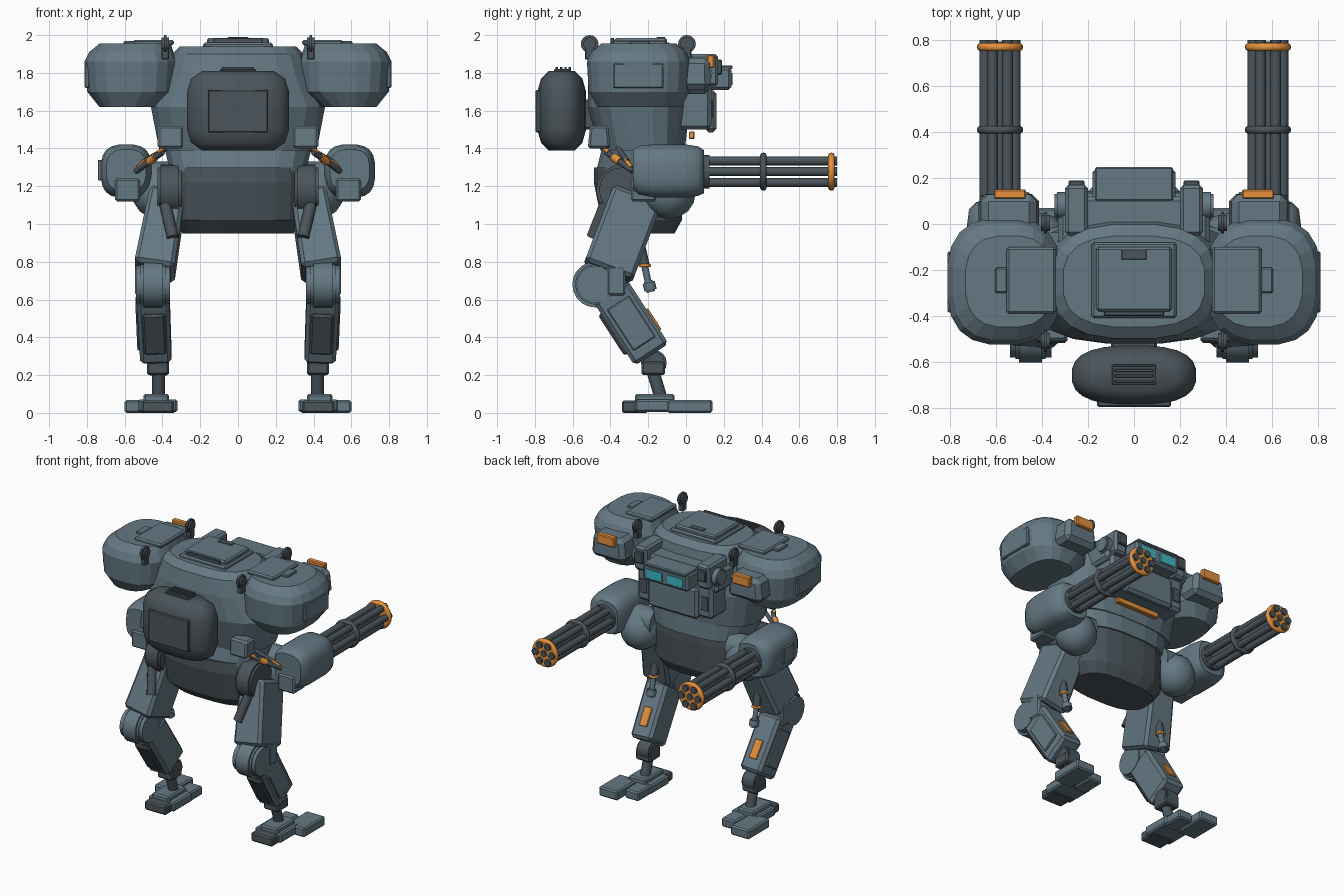
import bpy, bmesh, math
from mathutils import Vector, Matrix

if "Cube" in bpy.data.objects:
    bpy.data.objects.remove(bpy.data.objects["Cube"], do_unlink=True)


def material(name, rgb):
    m = bpy.data.materials.new(name)
    m.use_nodes = True
    m.diffuse_color = (*rgb, 1)
    m.node_tree.nodes["Principled BSDF"].inputs["Base Color"].default_value = (*rgb, 1)
    return m


ARMOUR = material("blue grey armour", (0.13, 0.19, 0.23))
DARK = material("dark grey metal", (0.07, 0.09, 0.105))
ORANGE = material("orange accent", (0.78, 0.28, 0.045))
TEAL = material("teal glass", (0.045, 0.5, 0.58))


def finish(name, bm, mat, matrix=None, smooth=False):
    if matrix:
        bm.transform(matrix)
    bmesh.ops.recalc_face_normals(bm, faces=bm.faces[:])
    mesh = bpy.data.meshes.new(name)
    bm.to_mesh(mesh)
    bm.free()
    mesh.materials.append(mat)
    if smooth:
        mesh.shade_smooth()
        mesh.set_sharp_from_angle(angle=math.radians(48))
    ob = bpy.data.objects.new(name, mesh)
    bpy.context.collection.objects.link(ob)


def axis_matrix(p, q):
    """Frame at the middle of p-q: z along the segment, x kept near world x."""
    p, q = Vector(p), Vector(q)
    z = (q - p).normalized()
    guide = Vector((1, 0, 0)) if abs(z.x) < 0.9 else Vector((0, 1, 0))
    x = (guide - z * guide.dot(z)).normalized()
    y = z.cross(x)
    m = Matrix((x, y, z)).transposed().to_4x4()
    m.translation = (p + q) / 2
    return m


def block(name, size, mat, matrix, bevel=0.01, top=(1, 1)):
    bm = bmesh.new()
    bmesh.ops.create_cube(bm, size=1)
    for v in bm.verts:
        if v.co.z > 0:
            v.co.x *= top[0]
            v.co.y *= top[1]
        v.co = Vector(a * b for a, b in zip(v.co, size))
    bmesh.ops.bevel(bm, geom=bm.edges[:], offset=bevel, segments=1, affect='EDGES')
    finish(name, bm, mat, matrix)


def box(name, xs, ys, zs, mat, bevel=0.01, top=(1, 1)):
    """Box given by its low and high limit on each axis."""
    lims = (xs, ys, zs)
    mid = Vector(sum(l) / 2 for l in lims)
    block(name, [abs(l[1] - l[0]) for l in lims], mat, Matrix.Translation(mid), bevel, top)


def beam(name, p, q, width, depth, mat, top=(1, 1)):
    length = (Vector(q) - Vector(p)).length
    block(name, (width, depth, length), mat, axis_matrix(p, q), 0.02, top)


def rod(name, p, q, r, mat, n=12, bevel=0):
    bm = bmesh.new()
    bmesh.ops.create_cone(bm, cap_ends=True, segments=n, radius1=r, radius2=r,
                          depth=(Vector(q) - Vector(p)).length)
    if bevel:
        rim = [e for e in bm.edges if abs(e.verts[0].co.z - e.verts[1].co.z) < 1e-5]
        bmesh.ops.bevel(bm, geom=rim, offset=bevel, segments=2, affect='EDGES')
    finish(name, bm, mat, axis_matrix(p, q), True)


def ball(name, c, r, mat):
    bm = bmesh.new()
    bmesh.ops.create_uvsphere(bm, u_segments=12, v_segments=8, radius=r)
    finish(name, bm, mat, Matrix.Translation(c), True)


def loft(name, rings, mat, axis="z", power=2.8, n=20, smooth=False):
    """Skin superellipse rings (t, centre a, centre b, radius a, radius b)."""
    bm = bmesh.new()
    loops = []
    for t, ca, cb, ra, rb in rings:
        loop = []
        for i in range(n):
            w = math.tau * (i + 0.5) / n
            c, s = math.cos(w), math.sin(w)
            a = ca + ra * math.copysign(abs(c) ** (2 / power), c)
            b = cb + rb * math.copysign(abs(s) ** (2 / power), s)
            loop.append(bm.verts.new((a, b, t) if axis == "z" else (a, t, b)))
        loops.append(loop)
    for lo, hi in zip(loops, loops[1:]):
        for i in range(n):
            j = (i + 1) % n
            bm.faces.new((lo[i], lo[j], hi[j], hi[i]))
    bm.faces.new(loops[0])
    bm.faces.new(loops[-1])
    finish(name, bm, mat, None, smooth)


def ring(name, c, major, minor, mat, turn=0):
    bpy.ops.mesh.primitive_torus_add(major_radius=major, minor_radius=minor, major_segments=24,
                                     minor_segments=10, location=c, rotation=(turn, 0, 0))
    ob = bpy.context.object
    ob.name = name
    ob.data.materials.append(mat)
    ob.data.shade_smooth()


# Torso, waist and pelvis
loft("torso", [(1.39, 0, -.23, .42, .225), (1.62, 0, -.25, .465, .272),
               (1.79, 0, -.25, .388, .272), (1.9, 0, -.25, .35, .25),
               (1.94, 0, -.25, .31, .2)], ARMOUR)
loft("waist", [(1.27, 0, -.24, .36, .24), (1.39, 0, -.23, .39, .22)], ARMOUR)
loft("pelvis", [(.95, 0, -.22, .295, .16), (1.02, 0, -.235, .35, .215),
                (1.22, 0, -.25, .36, .24), (1.3, 0, -.25, .345, .238)], DARK)
box("top_hatch_frame", (-.185, .185), (-.41, -.08), (1.92, 1.96), ARMOUR)
box("top_hatch", (-.165, .165), (-.38, -.1), (1.95, 1.985), ARMOUR)
box("hatch_vent", (-.055, .055), (-.155, -.11), (1.98, 1.99), DARK, .003)
box("hatch_hinge", (-.13, .13), (-.4, -.38), (1.95, 1.985), DARK, .004)

# Backpack
loft("backpack", [(1.39, 0, -.658, .19, .07), (1.43, 0, -.658, .25, .11),
                  (1.5, 0, -.658, .272, .13), (1.7, 0, -.658, .272, .13),
                  (1.77, 0, -.658, .25, .11), (1.81, 0, -.658, .19, .07)],
     DARK, "z", 2.6, 24, True)
box("backpack_panel", (-.16, .16), (-.796, -.76), (1.485, 1.71), DARK, .006)
box("backpack_vent", (-.095, .095), (-.7, -.61), (1.8, 1.82), DARK, .004)
for i in range(4):
    y = -.69 + i * .023
    box("vent_slat", (-.085, .085), (y, y + .012), (1.815, 1.832), DARK, .002)
box("backpack_mount", (-.1, .1), (-.56, -.46), (1.5, 1.66), DARK)

# Face: jaw, brow, visor and windows
box("jaw", (-.3, .3), (-.06, .135), (1.5, 1.74), ARMOUR, .02)
box("jaw_plate", (-.2, .2), (.1, .162), (1.485, 1.71), ARMOUR, .02)
box("brow", (-.33, .33), (-.1, .12), (1.69, 1.84), ARMOUR, .02)
box("visor", (-.18, .18), (.08, .24), (1.71, 1.83), ARMOUR, .015)
box("visor_roof", (-.17, .17), (.1, .247), (1.82, 1.84), ARMOUR, .006)
box("chin_strip", (-.17, .17), (.015, .045), (1.45, 1.49), ORANGE, .004)
for s in (1, -1):
    box("visor_window", (s * .02, s * .145), (.23, .246), (1.735, 1.8), TEAL, .002)
    box("jaw_vent", (s * .215, s * .275), (.13, .141), (1.56, 1.66), DARK, .003)
    box("sensor_block", (s * .2, s * .3), (-.05, .17), (1.73, 1.9), ARMOUR, .015)
    box("sensor_lens", (s * .215, s * .285), (.16, .19), (1.79, 1.87), DARK, .006)
    rod("sensor_knob", (s * .29, .08, 1.8), (s * .345, .08, 1.8), .06, ARMOUR, 12, .01)

for s in (1, -1):
    # Shoulder pods
    x = s * .565
    loft("shoulder_pod", [(1.62, s * .585, -.245, .15, .225), (1.7, x, -.25, .235, .268),
                          (1.86, x, -.25, .25, .277), (1.91, x, -.25, .225, .255),
                          (1.955, s * .545, -.25, .19, .2)], ARMOUR, power=2.7)
    box("pod_hatch", (s * .34, s * .555), (-.39, -.1), (1.945, 1.975), ARMOUR)
    box("pod_latch", (s * .55, s * .605), (-.3, -.19), (1.945, 1.97), ARMOUR, .006)
    box("pod_side_panel", (s * .785, s * .812), (-.385, -.12), (1.72, 1.85), ARMOUR, .006)
    box("lamp_housing", (s * .41, s * .68), (-.06, .13), (1.71, 1.88), ARMOUR, .03, (.88, .97))
    box("lamp", (s * .47, s * .61), (.11, .15), (1.825, 1.895), ORANGE, .006)
    for y in (-.51, .005):
        rod("lifting_eye", (s * .366, y, 1.953), (s * .404, y, 1.953), .047, DARK, 16, .012)
        box("eye_base", (s * .365, s * .405), (y - .025, y + .025), (1.87, 1.94), DARK, .006)

    # Rear side boxes and hoses
    box("rear_box", (s * .29, s * .425), (-.52, -.4), (1.4, 1.52), ARMOUR, .012, (1, .8))
    rod("hose_end", (s * .37, -.455, 1.42), (s * .42, -.41, 1.38), .011, ORANGE, 8)
    rod("hose", (s * .4, -.42, 1.38), (s * .54, -.28, 1.28), .016, DARK, 8)
    rod("upper_hose", (s * .38, -.36, 1.4), (s * .5, -.31, 1.33), .014, DARK, 8)
    rod("upper_hose_end", (s * .49, -.32, 1.34), (s * .53, -.29, 1.3), .011, ORANGE, 8)
    rod("hose_joint", (s * .44, -.385, 1.355), (s * .47, -.35, 1.33), .022, ORANGE, 8)

    # Arms
    gx, gz = s * .583, 1.277
    ball("shoulder_joint", (s * .42, -.09, 1.168), .142, ARMOUR)
    rod("arm_axle", (s * .3, -.1, 1.24), (s * .55, -.1, 1.24), .09, ARMOUR)
    arm = s * .592
    loft("gun_pod", [(-.28, arm, 1.285, .105, .11), (-.25, arm, 1.283, .125, .132),
                     (-.18, arm, 1.28, .135, .142), (0, arm, 1.28, .135, .142),
                     (.065, arm, 1.28, .127, .132), (.095, gx, gz, .105, .115)],
         ARMOUR, "y", 2.9, 20, True)
    box("elbow_box", (s * .52, s * .65), (-.29, -.16), (1.12, 1.24), ARMOUR)

    # Rotary guns
    rod("gun_collar", (gx, .08, gz), (gx, .125, gz), .088, DARK, 20)
    rod("gun_core", (gx, .1, gz), (gx, .795, gz), .022, DARK)
    for i in range(6):
        a = i * math.tau / 6
        bx, bz = gx + .066 * math.cos(a), gz + .066 * math.sin(a)
        rod("gun_barrel", (bx, .1, bz), (bx, .8, bz), .024, DARK)
    for name, y, mat in (("gun_band", .41, DARK), ("muzzle_band", .77, ORANGE)):
        rod(name + "_disc", (gx, y - .015, gz), (gx, y + .015, gz), .09, mat, 24)
        ring(name, (gx, y, gz), .083, .018, mat, math.pi / 2)

    # Hips and thighs
    rod("hip_disc", (s * .3, -.34, 1.18), (s * .425, -.34, 1.18), .135, DARK, 20, .015)
    beam("thigh", (s * .443, -.412, .745), (s * .372, -.258, 1.15), .215, .275, ARMOUR, (.88, 1))
    rod("rear_piston", (s * .345, -.495, .93), (s * .39, -.42, 1.12), .032, DARK, 10)
    rod("knee_piston", (s * .41, -.235, .85), (s * .41, -.195, .67), .018, ARMOUR, 8)
    rod("piston_sleeve", (s * .41, -.24, .87), (s * .41, -.22, .78), .028, DARK, 8)
    ring("piston_band", (s * .41, -.218, .78), .026, .008, ORANGE)
    rod("piston_foot", (s * .41, -.2, .7), (s * .41, -.185, .64), .033, ARMOUR, 10, .01)

    # Knees and shins
    rod("knee_drum", (s * .385, -.48, .68), (s * .515, -.48, .68), .122, ARMOUR, 20, .015)
    rod("knee_core", (s * .36, -.48, .68), (s * .54, -.48, .68), .1, ARMOUR, 16)
    box("knee_block", (s * .37, s * .545), (-.42, -.32), (.62, .78), ARMOUR, .012)
    top, low = Vector((s * .45, -.4, .645)), Vector((s * .435, -.183, .31))
    beam("shin", low, top, .165, .215, ARMOUR, (1.05, 1))
    frame = axis_matrix(low, top)
    back = 1 if frame.col[1].y < 0 else -1
    block("shin_back_panel", (.12, .03, .25), DARK,
          frame @ Matrix.Translation((0, back * .11, 0)), .01)
    block("shin_side_panel", (.02, .14, .26), ARMOUR,
          frame @ Matrix.Translation((s * .085, 0, 0)), .006)
    block("shin_marker", (.06, .014, .13), ORANGE,
          frame @ Matrix.Translation((0, back * -.11, -.05)), .003)

    # Ankles and feet
    rod("ankle_drum", (s * .365, -.17, .265), (s * .475, -.17, .265), .068, DARK, 16, .01)
    box("ankle_block", (s * .365, s * .482), (-.235, -.11), (.2, .275), DARK)
    rod("ankle_post", (s * .42, -.175, .22), (s * .42, -.13, .07), .034, DARK)
    box("foot_hub", (s * .365, s * .5), (-.27, -.06), (.05, .1), ARMOUR)
    box("foot_base", (s * .32, s * .53), (-.27, -.06), (.005, .07), ARMOUR)
    box("heel", (s * .34, s * .51), (-.34, -.2), (0, .065), DARK)
    box("inner_toe", (s * .33, s * .44), (-.1, .07), (0, .065), ARMOUR)
    box("outer_toe", (s * .45, s * .6), (-.1, .14), (0, .068), ARMOUR)

# Access plate on the outer side of the right gun pod
box("arm_plate", (-.742, -.72), (-.17, -.06), (1.23, 1.34), ARMOUR, .004)
